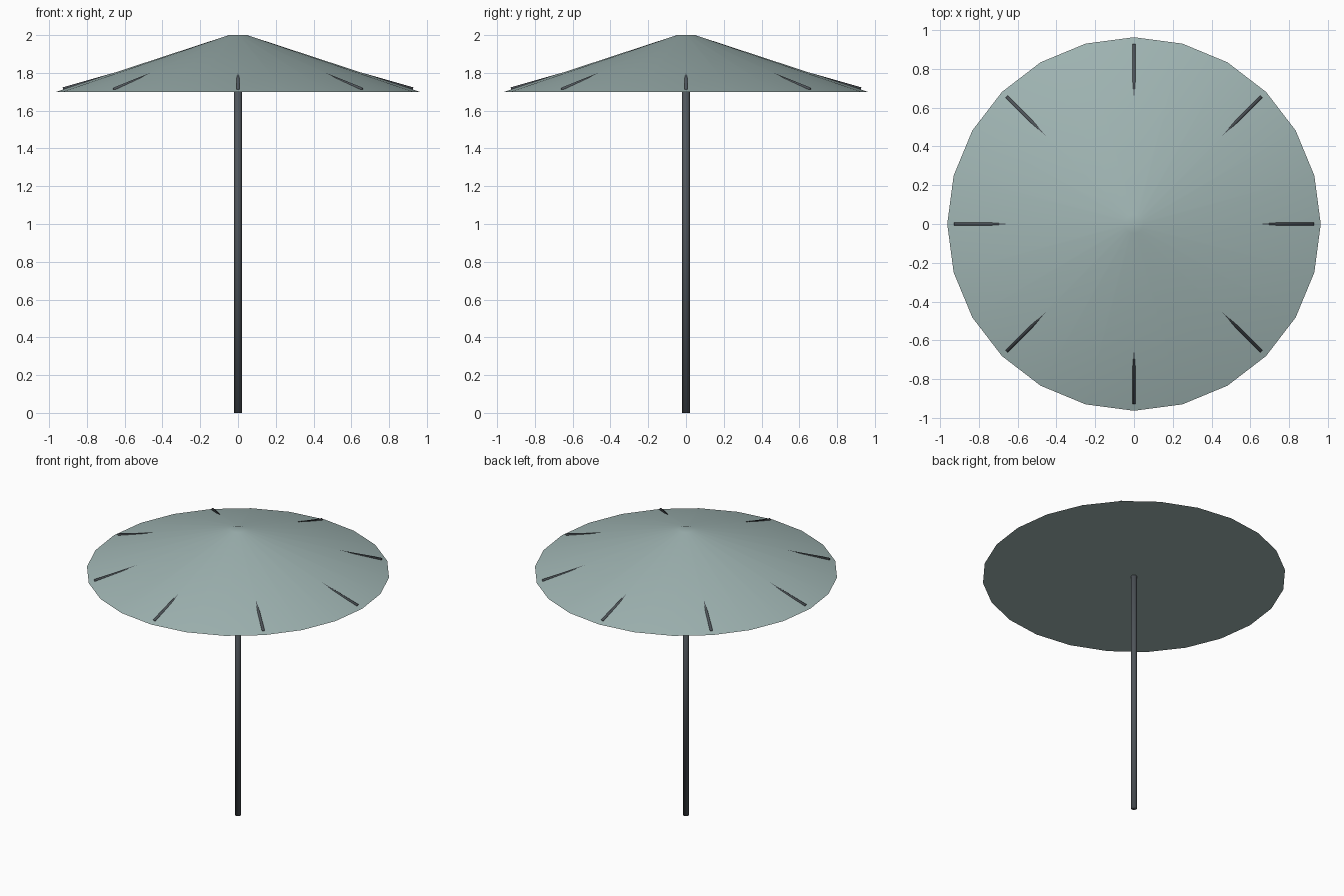
import bpy
import math
from mathutils import Vector

cube = bpy.data.objects.get("Cube")
if cube:
    bpy.data.objects.remove(cube, do_unlink=True)


def make_material(name, color):
    mat = bpy.data.materials.new(name)
    mat.use_nodes = True
    mat.diffuse_color = color
    mat.node_tree.nodes["Principled BSDF"].inputs["Base Color"].default_value = color
    return mat


def finish(obj, name, mat):
    """Name, colour and smooth a part, keeping only very tight edges sharp."""
    obj.name = name
    obj.data.materials.append(mat)
    bpy.ops.object.shade_smooth_by_angle(angle=math.radians(120))


def rod(name, start, end, radius, sides, mat):
    """Straight round bar between two points."""
    start, end = Vector(start), Vector(end)
    axis = end - start
    bpy.ops.mesh.primitive_cylinder_add(
        vertices=sides, radius=radius, depth=axis.length, location=(start + end) / 2,
        rotation=axis.to_track_quat("Z", "Y").to_euler())
    finish(bpy.context.object, name, mat)


canopy_mat = make_material("pale grey green fabric", (0.35, 0.46, 0.45, 1))
metal_mat = make_material("dark grey metal", (0.08, 0.092, 0.105, 1))

# Canopy: shallow closed cone with a small flat tip
RIM, TIP, BASE, TOP = 0.962, 0.048, 1.70, 2.0
bpy.ops.mesh.primitive_cone_add(
    vertices=24, radius1=RIM, radius2=TIP, depth=TOP - BASE,
    location=(0, 0, (BASE + TOP) / 2))
finish(bpy.context.object, "canopy", canopy_mat)

# Pole
rod("pole", (0, 0, 0), (0, 0, 1.9), 0.02, 12, metal_mat)

# Ribs: fan out from the hub and break through the fabric near the rim
RIB_COUNT, RIB_REACH = 8, 0.926
for i in range(RIB_COUNT):
    a = math.tau * i / RIB_COUNT
    rod(f"rib_{i + 1}", (0, 0, 1.978),
        (RIB_REACH * math.cos(a), RIB_REACH * math.sin(a), 1.714),
        0.0095, 6, metal_mat)
